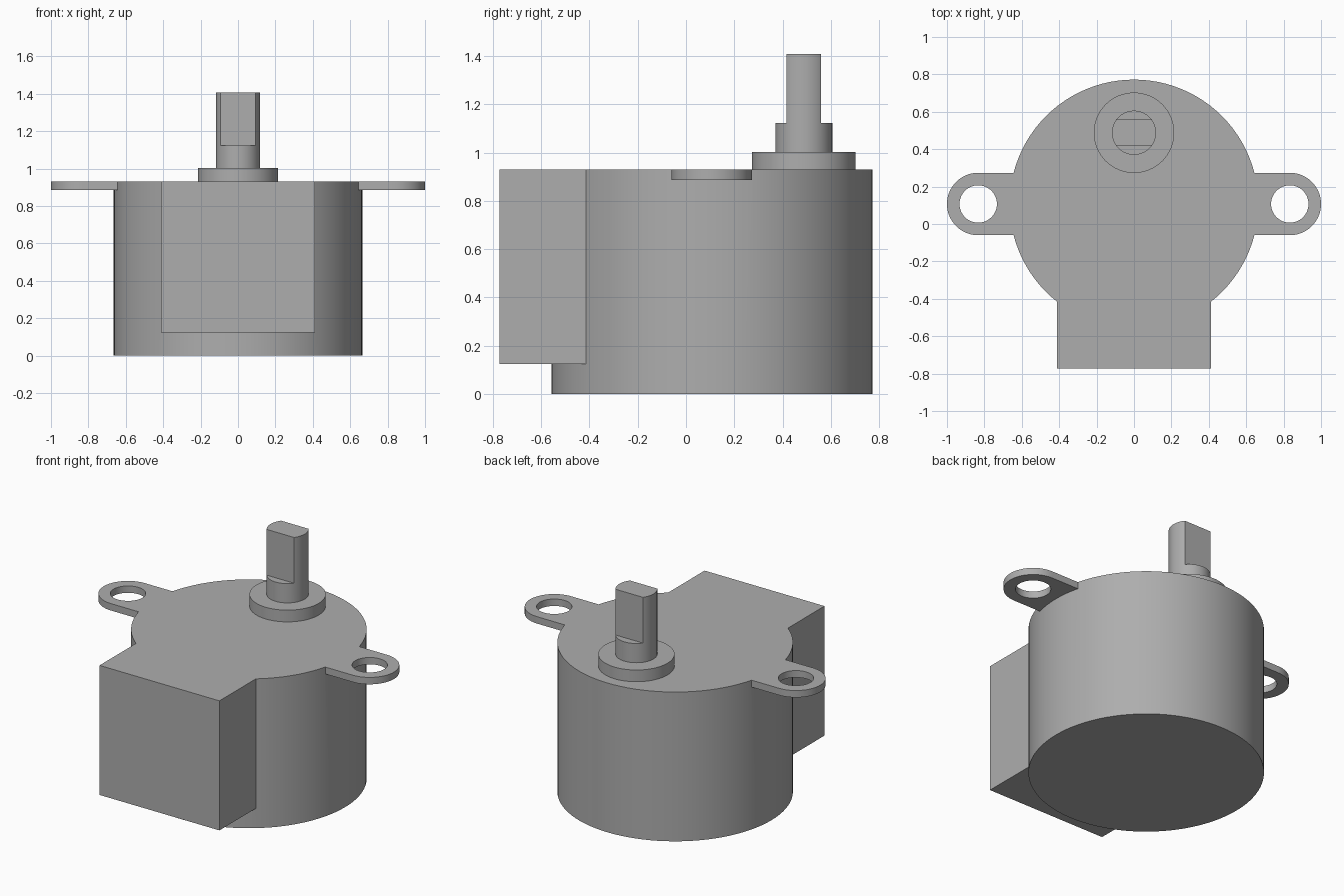
import bpy, bmesh
from math import pi, sin, cos, radians

cube = bpy.data.objects.get("Cube")
if cube:
    bpy.data.objects.remove(cube)

metal = bpy.data.materials.new("plain grey")
metal.use_nodes = True
GREY = (0.42, 0.42, 0.42, 1)
metal.diffuse_color = GREY
metal.node_tree.nodes["Principled BSDF"].inputs["Base Color"].default_value = GREY

CAN_Y, CAN_R, TOP = 0.107, 0.665, 0.93
SHAFT_Y, SHAFT_R = 0.488, 0.118
EAR_X, EAR_R = 0.833, 0.167


def arc(x, y, r, start=0, end=2 * pi, steps=96, closed=True):
    count = steps if closed else steps + 1
    return [(x + r * cos(start + (end - start) * i / steps),
             y + r * sin(start + (end - start) * i / steps)) for i in range(count)]


def rect(x0, x1, y0, y1):
    return [(x0, y0), (x1, y0), (x1, y1), (x0, y1)]


def prism(name, outline, z0, z1):
    """Extrude a flat outline from z0 up to z1."""
    bm = bmesh.new()
    base = bm.faces.new([bm.verts.new((x, y, z0)) for x, y in outline])
    grown = bmesh.ops.extrude_face_region(bm, geom=[base])["geom"]
    verts = [v for v in grown if isinstance(v, bmesh.types.BMVert)]
    bmesh.ops.translate(bm, verts=verts, vec=(0, 0, z1 - z0))
    bmesh.ops.recalc_face_normals(bm, faces=bm.faces)
    mesh = bpy.data.meshes.new(name)
    bm.to_mesh(mesh)
    bm.free()
    mesh.materials.append(metal)
    obj = bpy.data.objects.new(name, mesh)
    bpy.context.collection.objects.link(obj)
    return obj


def activate(obj):
    bpy.ops.object.select_all(action='DESELECT')
    obj.select_set(True)
    bpy.context.view_layer.objects.active = obj


def combine(target, tool, operation):
    """Apply a boolean and discard the tool."""
    activate(target)
    mod = target.modifiers.new("cut", 'BOOLEAN')
    mod.operation, mod.solver, mod.object = operation, 'EXACT', tool
    bpy.ops.object.modifier_apply(modifier=mod.name)
    bpy.data.objects.remove(tool)


def finish(obj):
    """Merge coplanar faces and smooth the round sides."""
    bm = bmesh.new()
    bm.from_mesh(obj.data)
    bmesh.ops.remove_doubles(bm, verts=bm.verts, dist=0.0001)
    bmesh.ops.dissolve_limit(bm, angle_limit=radians(0.5), verts=bm.verts, edges=bm.edges)
    bm.to_mesh(obj.data)
    bm.free()
    activate(obj)
    bpy.ops.object.shade_smooth_by_angle(angle=radians(30))


# Round can with the square connector block at the front
housing = prism("motor_housing", arc(0, CAN_Y, CAN_R), 0, TOP)
combine(housing, prism("connector_block", rect(-0.413, 0.413, -0.773, 0), 0.123, TOP), 'UNION')

# Mounting ears: one rounded strip with a hole at each end
strip = (arc(EAR_X, CAN_Y, EAR_R, -pi / 2, pi / 2, 32, False)
         + arc(-EAR_X, CAN_Y, EAR_R, pi / 2, 3 * pi / 2, 32, False))
combine(housing, prism("mounting_ears", strip, 0.887, TOP), 'UNION')
for side in (-1, 1):
    hole = prism("ear_hole", arc(side * EAR_X, CAN_Y, 0.1, steps=48), 0.8, 1)
    combine(housing, hole, 'DIFFERENCE')
finish(housing)

# Raised collar around the shaft
finish(prism("shaft_collar", arc(0, SHAFT_Y, 0.215, steps=64), TOP, 1.003))

# Output shaft with two flats on its upper part
shaft = prism("output_shaft", arc(0, SHAFT_Y, SHAFT_R, steps=64), TOP + 0.01, 1.408)
for side in (-1, 1):
    near, far = sorted((SHAFT_Y + side * 0.071, SHAFT_Y + side * 0.3))
    combine(shaft, prism("flat_cutter", rect(-0.3, 0.3, near, far), 1.123, 1.6), 'DIFFERENCE')
finish(shaft)
